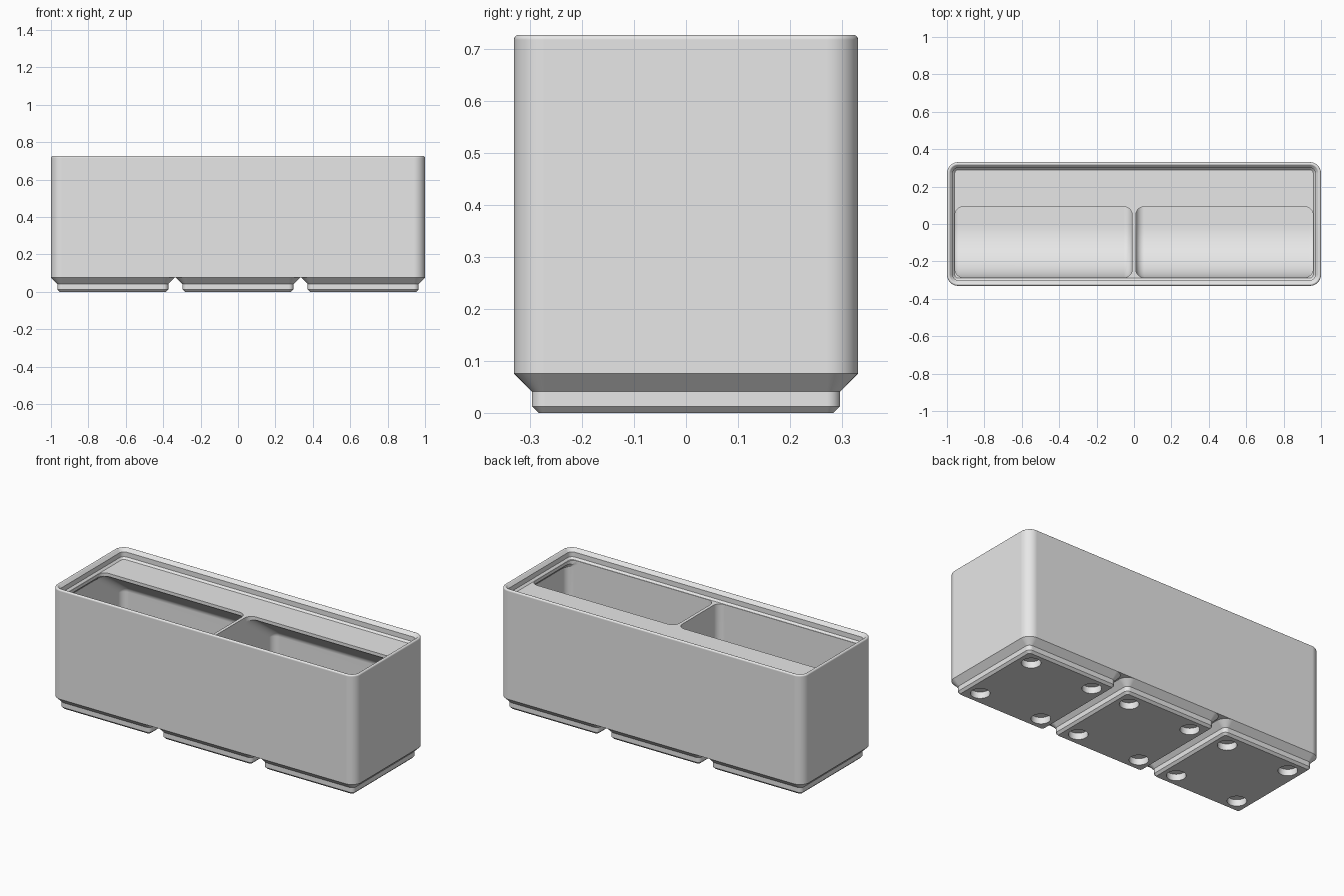
import bpy
import bmesh
from math import sin, cos, tan, pi, atan2, radians
from mathutils import Vector, Matrix

# Dimensions are in millimetres and scaled down when the mesh is made
LENGTH, DEPTH, PITCH = 125.5, 41.5, 42.0
SCALE = 2 / LENGTH
CORNER = 3.75
BASE_TOP, FLOOR, RIM = 4.75, 7.0, 42.0
FILLET = 2.8

if "Cube" in bpy.data.objects:
    bpy.data.objects.remove(bpy.data.objects["Cube"])

grey = bpy.data.materials.new("light_grey")
grey.use_nodes = True
grey.diffuse_color = (0.8, 0.8, 0.8, 1)
grey.node_tree.nodes["Principled BSDF"].inputs["Base Color"].default_value = (0.8, 0.8, 0.8, 1)


def finish(bm, name):
    """Clean up a bmesh and turn it into a scaled object."""
    bmesh.ops.remove_doubles(bm, verts=bm.verts, dist=0.0005)
    bmesh.ops.recalc_face_normals(bm, faces=bm.faces)
    bmesh.ops.scale(bm, vec=(SCALE,) * 3, verts=bm.verts)
    mesh = bpy.data.meshes.new(name)
    bm.to_mesh(mesh)
    bm.free()
    mesh.materials.append(grey)
    obj = bpy.data.objects.new(name, mesh)
    bpy.context.collection.objects.link(obj)
    return obj


def loft(rings):
    """Join rings of equal length with quads and cap both ends."""
    bm = bmesh.new()
    loops = [[bm.verts.new(p) for p in ring] for ring in rings]
    for a, b in zip(loops, loops[1:]):
        for i in range(len(a)):
            j = (i + 1) % len(a)
            bm.faces.new((a[i], a[j], b[j], b[i]))
    bm.faces.new(loops[0])
    bm.faces.new(loops[-1])
    return bm


def rounded_ring(length, depth, inset, z, cx=0, steps=10):
    r = CORNER - inset
    hx, hy = length / 2 - CORNER, depth / 2 - CORNER
    ring = []
    for k, (sx, sy) in enumerate(((1, 1), (-1, 1), (-1, -1), (1, -1))):
        for s in range(steps + 1):
            t = (k + s / steps) * pi / 2
            ring.append((cx + sx * hx + r * cos(t), sy * hy + r * sin(t), z))
    return ring


def offset(points, amount, rounded):
    """Offset a counter-clockwise outline, optionally rounding convex corners."""
    out = []
    for i, p in enumerate(points):
        d1 = (p - points[i - 1]).normalized()
        d2 = (points[(i + 1) % len(points)] - p).normalized()
        n1, n2 = Vector((d1.y, -d1.x)), Vector((d2.y, -d2.x))
        turn = atan2(d1.x * d2.y - d1.y * d2.x, d1.dot(d2))
        if rounded and turn > 0.3:
            out += [p + amount * (Matrix.Rotation(turn * k / 8, 2) @ n1) for k in range(9)]
        else:
            out.append(p + (n1 + n2) * amount / (1 + n1.dot(n2)))
    return out


def cut(target, cutter):
    mod = target.modifiers.new("cut", "BOOLEAN")
    mod.operation, mod.solver, mod.object = "DIFFERENCE", "EXACT", cutter
    select(target)
    bpy.ops.object.modifier_apply(modifier=mod.name)
    bpy.data.objects.remove(cutter)


def select(obj):
    bpy.ops.object.select_all(action="DESELECT")
    obj.select_set(True)
    bpy.context.view_layer.objects.active = obj


def smooth(obj):
    select(obj)
    bpy.ops.object.shade_smooth_by_angle(angle=radians(25))
    mod = obj.modifiers.new("even_shading", "WEIGHTED_NORMAL")
    mod.keep_sharp = True


# Compartment cutter: front scoop, flat floor, label shelf at the back
def compartment(side):
    front, back, shelf = -17.95, 19.8, 5.8
    lip_z, top, radius = RIM - 1.2, 60, 17.5
    outline = [Vector((front, top))]
    for k in range(17):
        t = pi + k / 16 * pi / 2
        outline.append(Vector((front + radius + radius * cos(t), FLOOR + radius + radius * sin(t))))
    outline += [Vector((back, FLOOR)),
                Vector((back, lip_z - (back - shelf) * tan(radians(36)))),
                Vector((shelf, lip_z)), Vector((shelf, top))]
    core = offset(outline, -FILLET, False)
    inner, outer = 0.6, LENGTH / 2 - 2.7
    angles = [k / 8 * pi / 2 for k in range(9)]
    sections = [(inner + FILLET * (1 - cos(t)), sin(t)) for t in angles]
    sections += [(outer - FILLET * (1 - cos(t)), sin(t)) for t in reversed(angles)]
    bm = loft([[(x, p.x, p.y) for p in offset(core, FILLET * a, True)] for x, a in sections])
    bmesh.ops.remove_doubles(bm, verts=bm.verts, dist=0.0005)
    # Undercut below the rim at the end wall
    under = 1.65
    for z in (lip_z, lip_z - under):
        bmesh.ops.bisect_plane(bm, geom=bm.verts[:] + bm.edges[:] + bm.faces[:],
                               plane_co=(0, 0, z), plane_no=(0, 0, 1))
    for v in bm.verts:
        if v.co.x > (inner + outer) / 2:
            v.co.x += min(max(lip_z - v.co.z, 0), under)
        v.co.x *= side
    return finish(bm, "compartment_cutter")


# Bin body with a stacking lip
lip_r = 0.6
crown = [(lip_r - lip_r * cos(t), 45 + lip_r * sin(t)) for t in [k * pi / 24 for k in range(19)]]
profile = [(0, BASE_TOP)] + crown + [(1.9, 44.5), (1.9, 42.7), (2.6, RIM)]
body = finish(loft([rounded_ring(LENGTH, DEPTH, i, z) for i, z in profile]), "bin_body")
for side in (-1, 1):
    cut(body, compartment(side))
smooth(body)

# Stepped feet, each with four round magnet recesses
foot_profile = [(2.95, 0), (2.15, 0.8), (2.15, 2.6), (0, BASE_TOP)]
for n, name in ((-1, "right_foot"), (0, "middle_foot"), (1, "left_foot")):
    cx = n * PITCH
    foot = finish(loft([rounded_ring(DEPTH, DEPTH, i, z, cx) for i, z in foot_profile]), name)
    holes = bmesh.new()
    for sx in (-13, 13):
        for sy in (-13, 13):
            bmesh.ops.create_cone(holes, cap_ends=True, segments=40, radius1=3.25, radius2=3.25,
                                  depth=4.8, matrix=Matrix.Translation((cx + sx, sy, 0)))
    cut(foot, finish(holes, "magnet_cutter"))
    smooth(foot)
